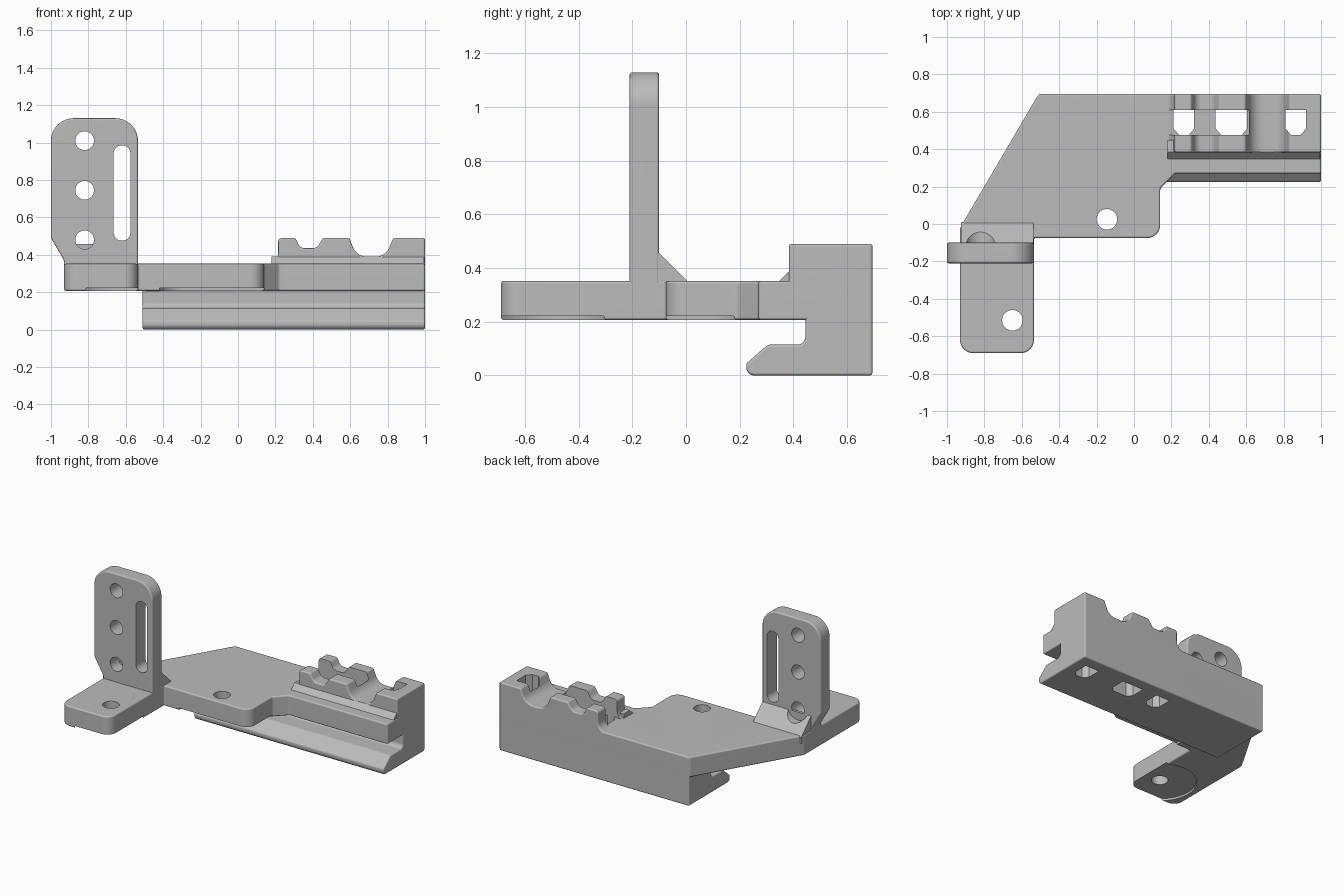
import bpy, bmesh, math
from mathutils import Vector

if "Cube" in bpy.data.objects:
    bpy.data.objects.remove(bpy.data.objects["Cube"], do_unlink=True)

grey = bpy.data.materials.new("plain_grey")
grey.use_nodes = True
grey.diffuse_color = (0.5, 0.5, 0.5, 1)
grey.node_tree.nodes["Principled BSDF"].inputs["Base Color"].default_value = (0.5, 0.5, 0.5, 1)


def rounded(points, steps=8):
    """Outline with a fillet wherever a point carries a radius."""
    out = []
    for i, point in enumerate(points):
        p = Vector(point[:2])
        if len(point) < 3:
            out.append(p)
            continue
        a = (Vector(points[i - 1][:2]) - p).normalized()
        b = (Vector(points[(i + 1) % len(points)][:2]) - p).normalized()
        r, half = point[2], a.angle(b) / 2
        centre = p + (a + b).normalized() * r / math.sin(half)
        t = r / math.tan(half)
        start, end = p + a * t - centre, p + b * t - centre
        for k in range(steps + 1):
            out.append(centre + start.lerp(end, k / steps).normalized() * r)
    return out


def prism(name, points, axis, low, high, bevel=0.0):
    """Extrude an outline along one axis, with softened edges."""
    place = {"x": lambda p, w: (w, p[0], p[1]),
             "y": lambda p, w: (p[0], w, p[1]),
             "z": lambda p, w: (p[0], p[1], w)}[axis]
    bm = bmesh.new()
    outline = rounded(points)
    ends = [[bm.verts.new(place(p, w)) for p in outline] for w in (low, high)]
    n = len(outline)
    bm.faces.new(ends[0])
    bm.faces.new(ends[1][::-1])
    for i in range(n):
        j = (i + 1) % n
        bm.faces.new((ends[0][i], ends[1][i], ends[1][j], ends[0][j]))
    bmesh.ops.recalc_face_normals(bm, faces=bm.faces)
    mesh = bpy.data.meshes.new(name)
    bm.to_mesh(mesh)
    bm.free()
    mesh.materials.append(grey)
    obj = bpy.data.objects.new(name, mesh)
    bpy.context.collection.objects.link(obj)
    if bevel:
        mod = obj.modifiers.new("soft_edges", "BEVEL")
        mod.width, mod.segments = bevel, 3
        mod.limit_method, mod.angle_limit = "ANGLE", math.radians(40)
        mod.use_clamp_overlap = False
    return obj


cutters = []


def cutter(points, axis, low, high):
    obj = prism("cutter", points, axis, low, high)
    obj.hide_render = True
    cutters.append(obj)
    return obj


def drill(u, v, r, axis, low, high):
    ring = [(u + r * math.cos(k * math.tau / 40), v + r * math.sin(k * math.tau / 40))
            for k in range(40)]
    return cutter(ring, axis, low, high)


def box(u0, u1, v0, v1, axis, low, high, r=0.01):
    return cutter([(u0, v0, r), (u1, v0, r), (u1, v1, r), (u0, v1, r)], axis, low, high)


def finish(obj, cuts=()):
    """Apply bevel and cuts, then shade smooth with sharp edges kept."""
    for c in cuts:
        mod = obj.modifiers.new("cut", "BOOLEAN")
        mod.operation, mod.solver, mod.object = "DIFFERENCE", "EXACT", c
    bpy.ops.object.select_all(action="DESELECT")
    obj.select_set(True)
    bpy.context.view_layer.objects.active = obj
    bpy.ops.object.convert(target="MESH")
    bpy.ops.object.shade_smooth_by_angle(angle=math.radians(35))
    mod = obj.modifiers.new("even_shading", "WEIGHTED_NORMAL")
    mod.keep_sharp = True


# Flat base plate with the front tab
plate = prism("base_plate", [
    (-0.93, -0.69, 0.07), (-0.535, -0.69, 0.07), (-0.535, -0.075), (0.14, -0.075, 0.07),
    (0.14, 0.19), (0.22, 0.27), (1, 0.27), (1, 0.695), (-0.51, 0.695, 0.03),
    (-0.93, -0.02, 0.05)], "z", 0.207, 0.352, 0.01)

# Hooked clamp rail under the plate
rail = prism("clamp_rail", [
    (0.225, 0, 0.03), (0.695, 0), (0.695, 0.34), (0.445, 0.34), (0.445, 0.207),
    (0.445, 0.115, 0.03), (0.305, 0.115, 0.03), (0.225, 0.045, 0.015)],
    "x", -0.51, 1, 0.01)
web = prism("slot_fillet", [(0.41, 0.212), (0.445, 0.207, 0.005), (0.445, 0.18), (0.46, 0.18),
                            (0.46, 0.23), (0.41, 0.23)], "x", -0.5, 0.99)

# Raised rail top with two rounded saddles
rail_top = prism("rail_top", [
    (0.13, 0.25), (1, 0.25), (1, 0.49),
    (0.83, 0.49, 0.015), (0.79, 0.39, 0.08), (0.635, 0.39, 0.08), (0.595, 0.49, 0.015),
    (0.455, 0.49, 0.015), (0.42, 0.435, 0.04), (0.335, 0.435, 0.04), (0.305, 0.49, 0.015),
    (0.215, 0.49, 0.02), (0.215, 0.35, 0.06), (0.13, 0.348)], "y", 0.383, 0.695, 0.01)
slope = prism("rail_slope", [(0.345, 0.3), (0.345, 0.35), (0.385, 0.39), (0.45, 0.385),
                             (0.45, 0.3)], "x", 0.18, 0.995)

# Upright bracket and its rear gusset
upright = prism("upright_bracket", [
    (-0.93, 0.25), (-0.535, 0.25), (-0.535, 1.13, 0.12), (-1, 1.13, 0.12),
    (-1, 0.49, 0.04), (-0.93, 0.37, 0.04)], "y", -0.21, -0.1, 0.01)
gusset = prism("rear_gusset", [(-0.12, 0.3), (0.01, 0.3), (0.01, 0.347), (-0.1, 0.457),
                               (-0.12, 0.457)], "x", -0.925, -0.537)

# Screw holes, slot and underside recesses
plate_holes = [drill(-0.145, 0.025, 0.055, "z", 0, 1), drill(-0.65, -0.515, 0.055, "z", 0, 1),
               drill(-0.65, -0.515, 0.24, "z", 0.1, 0.222),
               box(-0.42, 0.2, -0.2, 0.2, "z", 0.1, 0.222, 0.13)]
bracket_holes = [drill(-0.82, z, 0.05, "y", -0.5, 0.3) for z in (0.48, 0.745, 1.01)]
bracket_holes.append(box(-0.665, -0.575, 0.475, 0.985, "y", -0.5, 0.3, 0.044))
screw_clearance = drill(-0.82, 0.48, 0.08, "y", -0.1, 0.2)

# Chamfered pockets through the rail and the channel joining them
pockets = [cutter([(a, 0.61), (a, 0.51), (a + 0.03, 0.475), (b - 0.03, 0.475), (b, 0.51),
                   (b, 0.61)], "z", -0.1, 0.7)
           for a, b in ((0.212, 0.322), (0.437, 0.605), (0.81, 0.92))]
channel = box(0.1, 0.615, 0.475, 0.61, "z", 0.358, 0.7)

finish(plate, plate_holes + pockets)
finish(rail, pockets)
finish(rail_top, pockets + [channel])
finish(upright, bracket_holes)
finish(gusset, [screw_clearance])
finish(slope)
finish(web)

for c in cutters:
    bpy.data.objects.remove(c, do_unlink=True)
